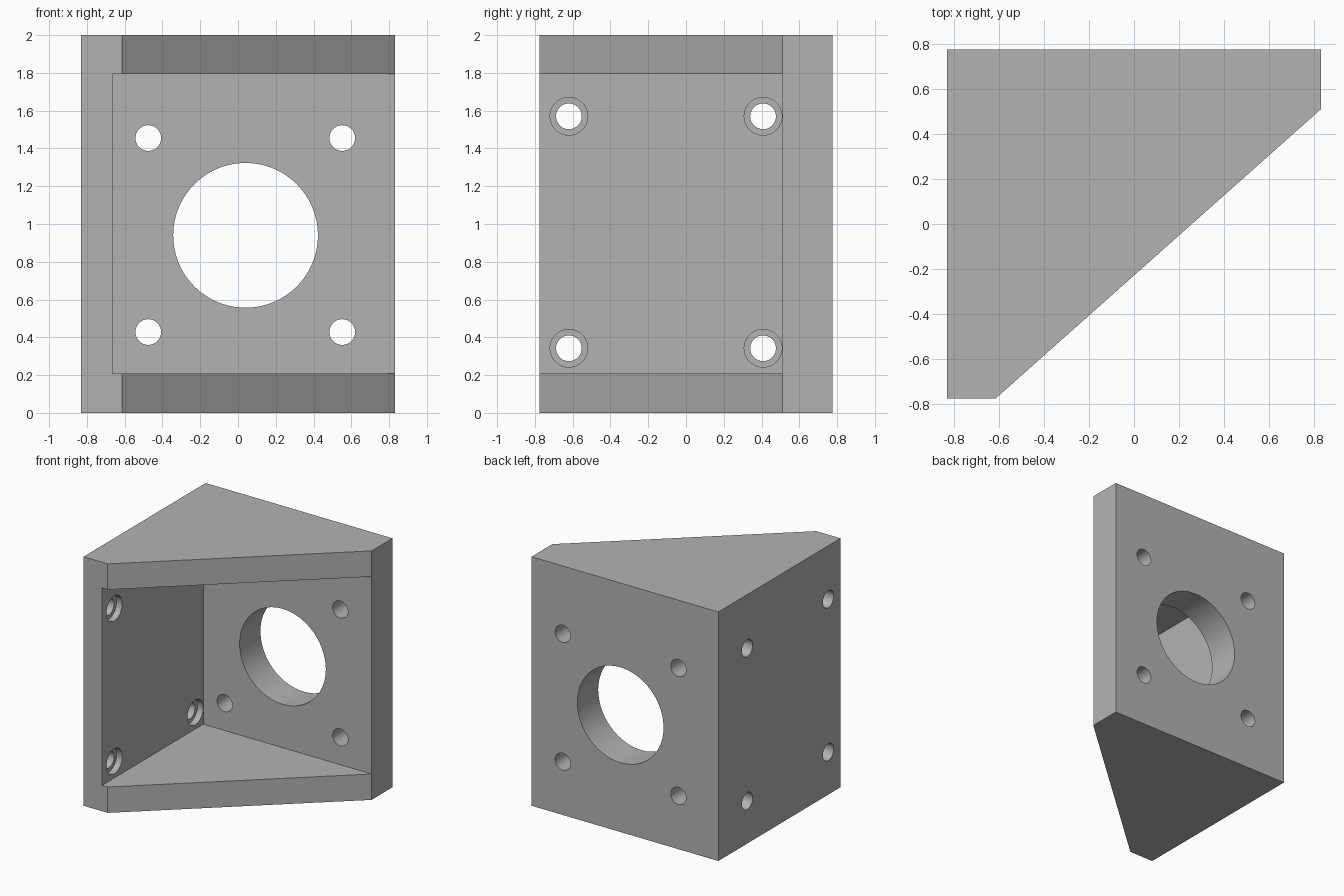
import bpy, bmesh, math
from mathutils import Vector

old = bpy.data.objects.get("Cube")
if old:
    bpy.data.objects.remove(old, do_unlink=True)

LEFT, RIGHT, FRONT, BACK, TOP = -0.83, 0.83, -0.775, 0.775, 2.0
INNER_X, INNER_Y = -0.665, 0.51      # inside faces of the two walls
FLOOR, CEILING = 0.208, 1.793        # inside faces of the two end plates

grey = bpy.data.materials.new("plain grey")
grey.use_nodes = True
colour = (0.45, 0.45, 0.45, 1)
grey.diffuse_color = colour
grey.node_tree.nodes["Principled BSDF"].inputs["Base Color"].default_value = colour


def prism(name, outline, z0, z1):
    """Extrude an outline in x, y from z0 up to z1."""
    bm = bmesh.new()
    face = bm.faces.new([bm.verts.new((x, y, z0)) for x, y in outline])
    top = bmesh.ops.extrude_face_region(bm, geom=[face])["geom"]
    bmesh.ops.translate(bm, vec=(0, 0, z1 - z0),
                        verts=[v for v in top if isinstance(v, bmesh.types.BMVert)])
    bmesh.ops.recalc_face_normals(bm, faces=bm.faces)
    mesh = bpy.data.meshes.new(name)
    bm.to_mesh(mesh)
    bm.free()
    mesh.materials.append(grey)
    obj = bpy.data.objects.new(name, mesh)
    bpy.context.collection.objects.link(obj)
    return obj


def cut(body, cutter):
    """Subtract a cutter from the body and remove the cutter."""
    cutter.hide_render = True
    mod = body.modifiers.new("cut", "BOOLEAN")
    mod.operation, mod.solver, mod.object = "DIFFERENCE", "EXACT", cutter
    bpy.context.view_layer.objects.active = body
    bpy.ops.object.modifier_apply(modifier=mod.name)
    bpy.data.objects.remove(cutter, do_unlink=True)


def bore(body, start, end, radius, sides=48):
    """Drill a round hole between two points."""
    a, b = Vector(start), Vector(end)
    bpy.ops.mesh.primitive_cylinder_add(
        vertices=sides, radius=radius, depth=(b - a).length, location=(a + b) / 2,
        rotation=(b - a).to_track_quat("Z", "Y").to_euler())
    drill = bpy.context.object
    drill.data.materials.append(grey)
    cut(body, drill)


# Solid body with the sloping front
bracket = prism("motor_bracket", [(LEFT, FRONT), (-0.615, FRONT), (RIGHT, INNER_Y),
                                  (RIGHT, BACK), (LEFT, BACK)], 0, TOP)

# Open pocket between the end plates
cut(bracket, prism("pocket", [(INNER_X, -2), (2, -2), (2, INNER_Y), (INNER_X, INNER_Y)],
                   FLOOR, CEILING))

# Large opening and four bolt holes in the back wall
bore(bracket, (0.04, 0.4, 0.94), (0.04, 1, 0.94), 0.383, 96)
for x in (-0.475, 0.552):
    for z in (0.428, 1.455):
        bore(bracket, (x, 0.4, z), (x, 1, z), 0.068)

# Four counterbored screw holes in the side wall
for y in (-0.62, 0.408):
    for z in (0.342, 1.57):
        bore(bracket, (-1, y, z), (-0.6, y, z), 0.068)
        bore(bracket, (INNER_X - 0.05, y, z), (INNER_X + 0.05, y, z), 0.1)

bpy.ops.object.select_all(action="DESELECT")
bracket.select_set(True)
bpy.context.view_layer.objects.active = bracket
bpy.ops.object.shade_smooth_by_angle(angle=math.radians(30))
